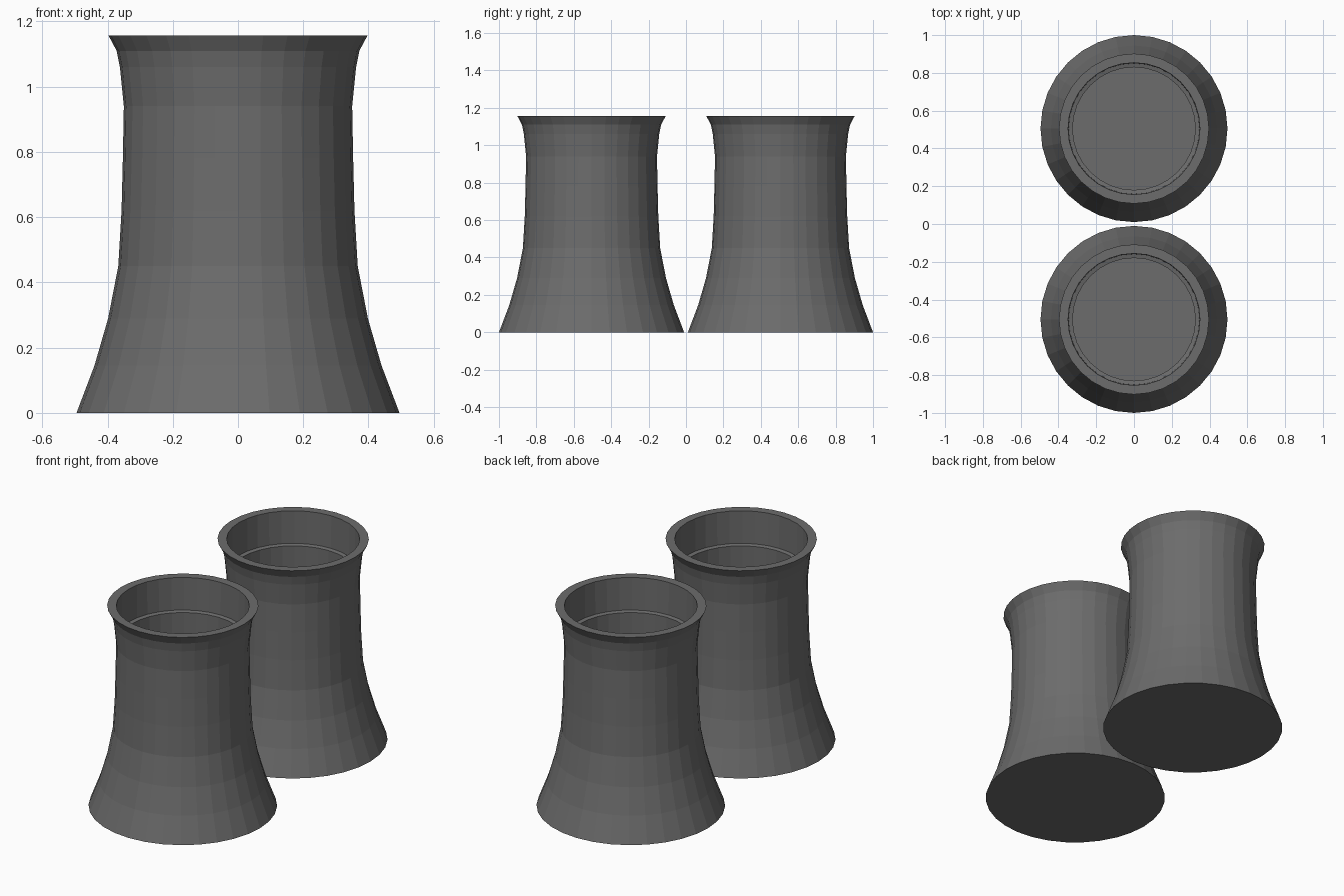
import bpy, bmesh, math

if "Cube" in bpy.data.objects:
    bpy.data.objects.remove(bpy.data.objects["Cube"])

SIDES = 32

concrete = bpy.data.materials.new("dark_grey_concrete")
concrete.diffuse_color = (0.15, 0.15, 0.15, 1)
concrete.use_nodes = True
concrete.node_tree.nodes["Principled BSDF"].inputs["Base Color"].default_value = concrete.diffuse_color

# (radius, height): flared outer wall, flat rim, then stepped inner wall
PROFILE = [
    (0.495, 0.0), (0.44, 0.145), (0.398, 0.29), (0.367, 0.45), (0.357, 0.62),
    (0.353, 0.78), (0.35, 0.94), (0.362, 1.06), (0.372, 1.11), (0.397, 1.157),
    (0.349, 1.157), (0.346, 0.97), (0.325, 0.965), (0.325, 0.02),
]


def cooling_tower(name, y):
    bm = bmesh.new()
    rings = []
    for r, z in PROFILE:
        rings.append([bm.verts.new((r * math.cos(2 * math.pi * i / SIDES),
                                    r * math.sin(2 * math.pi * i / SIDES), z))
                      for i in range(SIDES)])
    for a, b in zip(rings, rings[1:]):
        for i in range(SIDES):
            j = (i + 1) % SIDES
            bm.faces.new((a[i], a[j], b[j], b[i]))
    bm.faces.new(rings[0][::-1])   # underside
    bm.faces.new(rings[-1])        # inner floor
    bmesh.ops.recalc_face_normals(bm, faces=bm.faces)
    mesh = bpy.data.meshes.new(name)
    bm.to_mesh(mesh)
    bm.free()
    mesh.materials.append(concrete)
    obj = bpy.data.objects.new(name, mesh)
    obj.location = (0, y, 0)
    bpy.context.collection.objects.link(obj)


# Two identical towers side by side
cooling_tower("cooling_tower_front", -0.505)
cooling_tower("cooling_tower_back", 0.505)
